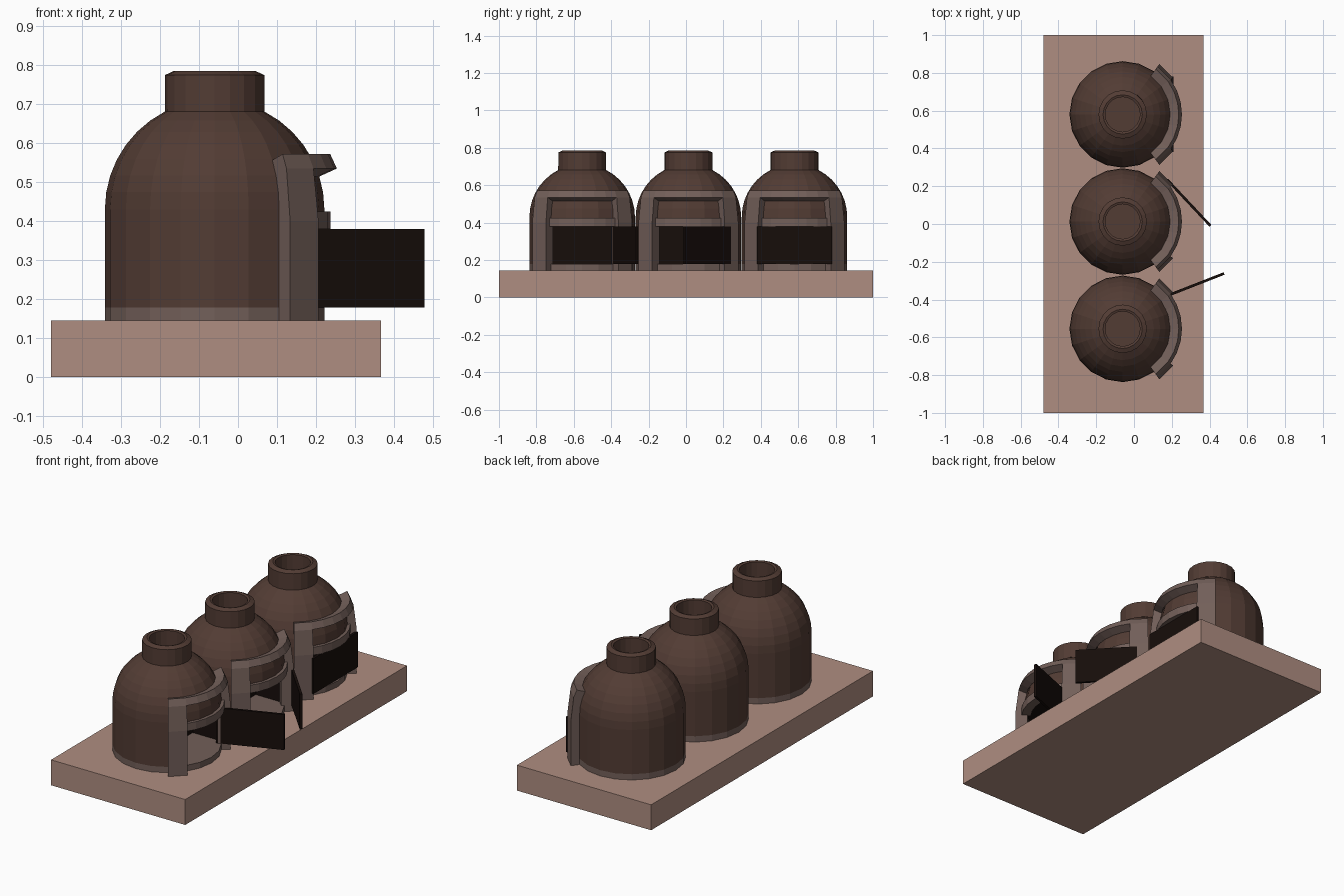
import bpy, bmesh, math
from mathutils import Vector

if "Cube" in bpy.data.objects:
    bpy.data.objects.remove(bpy.data.objects["Cube"])


def material(name, rgb):
    m = bpy.data.materials.new(name)
    m.diffuse_color = (*rgb, 1)
    m.use_nodes = True
    m.node_tree.nodes["Principled BSDF"].inputs["Base Color"].default_value = m.diffuse_color
    return m


CLAY = material("dark_clay", (0.085, 0.045, 0.034))
STONE = material("grey_stone", (0.17, 0.115, 0.10))
SLAB = material("pink_slab", (0.43, 0.27, 0.22))
SOOT = material("soot_black", (0.008, 0.004, 0.003))
CX = -0.06


def finish(name, bm, mats, loc=(0, 0, 0)):
    bmesh.ops.recalc_face_normals(bm, faces=bm.faces)
    me = bpy.data.meshes.new(name)
    bm.to_mesh(me)
    bm.free()
    for m in mats:
        me.materials.append(m)
    ob = bpy.data.objects.new(name, me)
    ob.location = loc
    bpy.context.collection.objects.link(ob)
    return ob


def box(name, lo, hi, mats, loc=(0, 0, 0), index=0):
    bm = bmesh.new()
    bmesh.ops.create_cube(bm, size=1)
    for v in bm.verts:
        v.co = Vector([(lo[i] + hi[i]) / 2 + v.co[i] * (hi[i] - lo[i]) for i in range(3)])
    for f in bm.faces:
        f.material_index = index
    return finish(name, bm, mats, loc)


def lathe(name, profile, mats, loc, sides=20):
    """Revolve (r, z) points; both ends are capped."""
    bm = bmesh.new()
    rings = [[bm.verts.new((r * math.cos(k * math.tau / sides), r * math.sin(k * math.tau / sides), z))
              for k in range(sides)] for r, z in profile]
    for a, b in zip(rings, rings[1:]):
        for k in range(sides):
            n = (k + 1) % sides
            bm.faces.new((a[k], a[n], b[n], b[k]))
    bm.faces.new(rings[0])
    bm.faces.new(rings[-1])
    return finish(name, bm, mats, loc)


def sweep(bm, section, a0, a1, steps):
    """Sweep a closed (r, z) section around the kiln axis, in degrees."""
    rings = []
    for s in range(steps + 1):
        a = math.radians(a0 + (a1 - a0) * s / steps)
        rings.append([bm.verts.new((r * math.cos(a), r * math.sin(a), z)) for r, z in section])
    n = len(section)
    for p, q in zip(rings, rings[1:]):
        for i in range(n):
            bm.faces.new((p[i], p[(i + 1) % n], q[(i + 1) % n], q[i]))
    bm.faces.new(rings[0])
    bm.faces.new(rings[-1])


def door(name, start, tip, t=0.014):
    s, e = Vector((*start, 0)), Vector((*tip, 0))
    d = e - s
    ob = box(name, (0, -t / 2, 0.178), (d.length, t / 2, 0.38), [SOOT], s)
    ob.rotation_euler.z = math.atan2(d.y, d.x)


# base slab
box("base_slab", (-0.48, -1, 0), (0.367, 1, 0.145), [SLAB])

# dome with chimney neck and flue hole
R, DZ = 0.282, 0.43
dome = [(R, 0.178), (R, 0.3)]
dome += [(R * math.cos(math.radians(a)), DZ + R * math.sin(math.radians(a))) for a in range(0, 64, 9)]
dome += [(0.128, 0.775), (0.104, 0.786), (0.092, 0.782), (0.092, 0.66)]

post = [(0.265, 0.145), (0.33, 0.145), (0.33, 0.4), (0.314, 0.535),
        (0.297, 0.572), (0.25, 0.556), (0.265, 0.4)]
top_bar = [(0.25, 0.556), (0.297, 0.572), (0.314, 0.535), (0.27, 0.515)]
lintel = [(0.25, 0.38), (0.298, 0.38), (0.298, 0.425), (0.25, 0.425)]

for n, cy in enumerate((-0.555, 0.013, 0.58), 1):
    loc = (CX, cy, 0)
    # foot ring and floor
    lathe(f"kiln_floor_{n}", [(R, 0.14), (R, 0.178)], [STONE], loc)

    # body with a sooty firebox pocket
    body = lathe(f"kiln_body_{n}", dome, [CLAY, SOOT], loc)
    cut = box("firebox_cutter", (0.03, -0.19, 0.15), (0.5, 0.19, 0.381), [CLAY, SOOT], loc, 1)
    mod = body.modifiers.new("firebox", "BOOLEAN")
    mod.object, mod.operation, mod.solver = cut, "DIFFERENCE", "EXACT"
    dg = bpy.context.evaluated_depsgraph_get()
    mesh = bpy.data.meshes.new_from_object(body.evaluated_get(dg))
    body.modifiers.clear()
    body.data = mesh
    bpy.data.objects.remove(cut)

    # doorway surround
    bm = bmesh.new()
    sweep(bm, post, 36, 54, 1)
    sweep(bm, post, -54, -36, 1)
    sweep(bm, top_bar, -36, 36, 6)
    sweep(bm, lintel, -37, 37, 6)
    finish(f"doorway_frame_{n}", bm, [STONE], loc)

# doors: two ajar, one closed
door("door_1", (0.14, -0.394), (0.477, -0.262))
door("door_2", (0.175, 0.235), (0.405, -0.01))
door("door_3", (0.203, 0.78), (0.203, 0.38))
